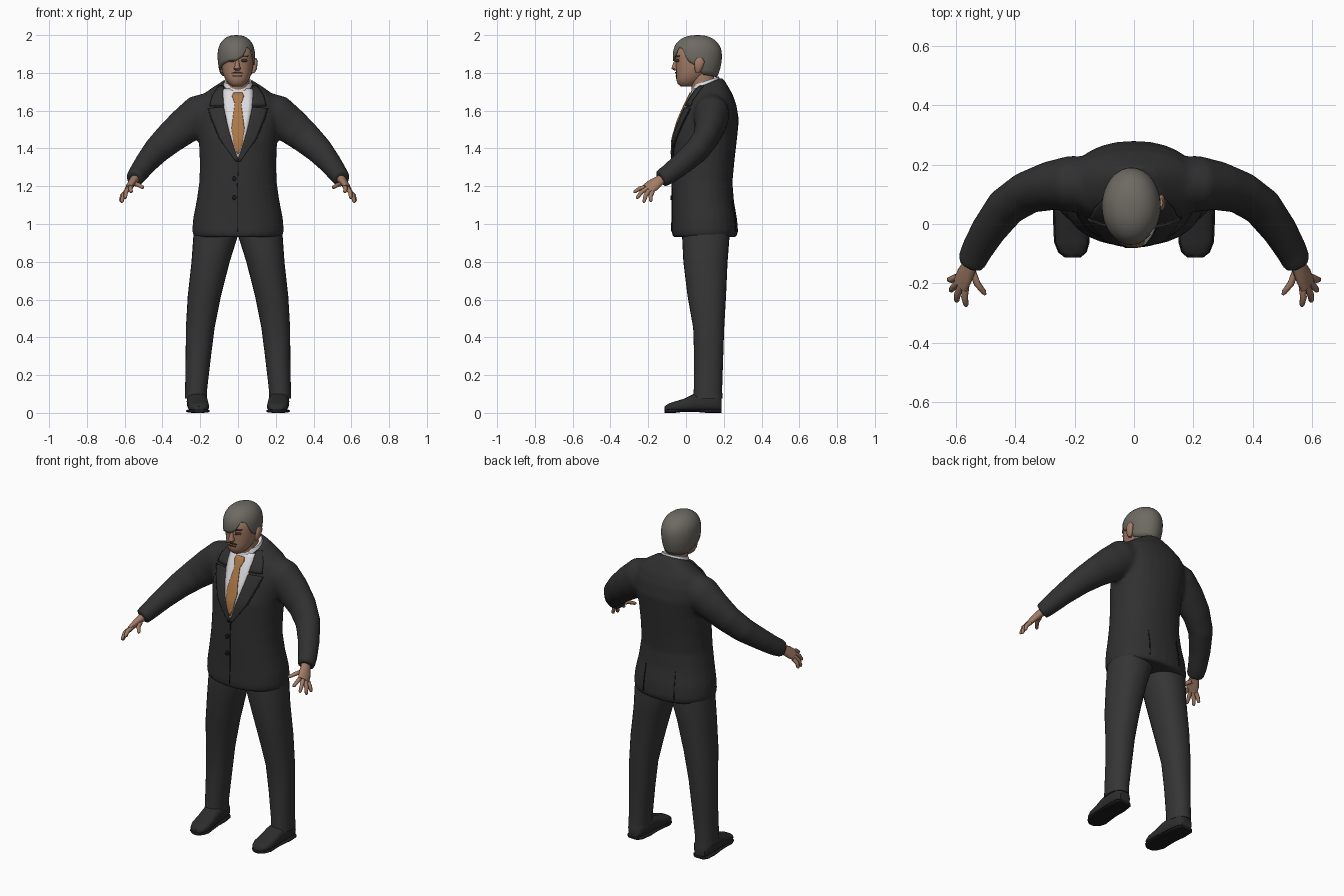
import bpy, bmesh, math
from mathutils import Vector
from mathutils.bvhtree import BVHTree

if "Cube" in bpy.data.objects:
    bpy.data.objects.remove(bpy.data.objects["Cube"])


def material(name, rgb):
    m = bpy.data.materials.new(name)
    m.diffuse_color = (*rgb, 1)
    m.use_nodes = True
    m.node_tree.nodes["Principled BSDF"].inputs["Base Color"].default_value = m.diffuse_color
    return m


SUIT = material("charcoal suit", (0.030, 0.030, 0.031))
TROUSER = material("trouser grey", (0.036, 0.036, 0.037))
SHOE = material("shoe black", (0.026, 0.026, 0.027))
SEAM = material("seam black", (0.012, 0.012, 0.012))
SKIN = material("skin", (0.36, 0.20, 0.13))
HAIR = material("grey hair", (0.155, 0.145, 0.125))
SHIRT = material("white shirt", (0.72, 0.72, 0.75))
TIE = material("orange tie", (0.42, 0.19, 0.065))
BROWN = material("dark brown", (0.07, 0.04, 0.028))


def finish(name, bm, mat, angle=50):
    mesh = bpy.data.meshes.new(name)
    bm.to_mesh(mesh)
    bm.free()
    mesh.materials.append(mat)
    ob = bpy.data.objects.new(name, mesh)
    bpy.context.collection.objects.link(ob)
    bpy.ops.object.select_all(action='DESELECT')
    bpy.context.view_layer.objects.active = ob
    ob.select_set(True)
    bpy.ops.object.shade_smooth_by_angle(angle=math.radians(angle))
    return ob


def skin_rings(bm, rings):
    """Join closed rings of points into a capped tube."""
    loops = [[bm.verts.new(p) for p in r] for r in rings]
    n = len(loops[0])
    for a, b in zip(loops, loops[1:]):
        for i in range(n):
            j = (i + 1) % n
            bm.faces.new((a[i], a[j], b[j], b[i]))
    bm.faces.new(loops[0][::-1])
    bm.faces.new(loops[-1])
    bmesh.ops.recalc_face_normals(bm, faces=bm.faces[:])


def oval(n, power):
    """Unit superellipse points."""
    out = []
    for i in range(n):
        c, s = math.cos(math.tau * i / n), math.sin(math.tau * i / n)
        out.append((math.copysign(abs(c) ** (2 / power), c),
                    math.copysign(abs(s) ** (2 / power), s)))
    return out


def stack(bm, rows, n=28, power=2.2, side=1):
    """Horizontal ovals: z, centre x, centre y, radius x, radius y, tilt."""
    skin_rings(bm, [[(side * (cx + rx * u), cy + ry * v, z + t * ry * v)
                     for u, v in oval(n, power)] for z, cx, cy, rx, ry, t in rows])


def sweep(bm, rows, side=1, normal=(0.7, 0.1, 0.7), n=14):
    """Ovals across a path: x, y, z, radius along normal, radius across."""
    pts = [Vector(r[:3]) for r in rows]
    rings = []
    for i, p in enumerate(pts):
        t = (pts[min(i + 1, len(pts) - 1)] - pts[max(i - 1, 0)]).normalized()
        across = t.cross(Vector(normal)).normalized()
        up = across.cross(t)
        ring = [p + up * rows[i][3] * u + across * rows[i][4] * v for u, v in oval(n, 2)]
        rings.append([(side * q.x, q.y, q.z) for q in ring])
    skin_rings(bm, rings)


def plate(name, target, rows, mat, side=1, lift=0.003, thick=0.008, front=True):
    """Thin patch laid on a surface; rows hold z, left x, right x."""
    tree = BVHTree.FromObject(target, bpy.context.evaluated_depsgraph_get())
    d = 1 if front else -1
    fine = []
    for a, b in zip(rows, rows[1:]):
        k = max(1, round((b[0] - a[0]) / 0.02))
        fine += [[a[j] + (b[j] - a[j]) * i / k for j in range(3)] for i in range(k)]
    fine.append(rows[-1])
    bm = bmesh.new()
    grid = []
    for z, x0, x1 in fine:
        line = []
        for i in range(7):
            x = side * (x0 + (x1 - x0) * i / 6)
            hit = tree.ray_cast(Vector((x, -d, z)), Vector((0, d, 0)))[0]
            y = hit.y if hit else 0.06
            line.append(bm.verts.new((x, y - d * lift, z)))
        grid.append(line)
    for a, b in zip(grid, grid[1:]):
        for i in range(6):
            bm.faces.new((a[i], a[i + 1], b[i + 1], b[i]))
    ob = finish(name, bm, mat)
    mod = ob.modifiers.new("thickness", 'SOLIDIFY')
    mod.thickness, mod.offset = thick, 0
    return ob


# Jacket: torso and sleeves fused into one smooth body
bm = bmesh.new()
stack(bm, [(0.93, 0, .098, .232, .168, 0), (0.96, 0, .100, .243, .176, 0),
           (1.03, 0, .098, .238, .172, 0), (1.12, 0, .090, .220, .164, 0),
           (1.22, 0, .086, .205, .160, 0), (1.32, 0, .092, .202, .163, 0),
           (1.45, 0, .102, .208, .168, 0), (1.55, 0, .122, .222, .158, 0),
           (1.62, 0, .130, .225, .138, .05), (1.67, 0, .130, .205, .118, .12),
           (1.71, 0, .125, .150, .095, .25), (1.745, 0, .115, .088, .078, .4)])
for s in (1, -1):
    sweep(bm, [(.12, .135, 1.60, .105, .09), (.21, .135, 1.575, .108, .095),
               (.28, .128, 1.52, .098, .082), (.36, .105, 1.455, .085, .070),
               (.43, .058, 1.39, .073, .066), (.49, -.022, 1.32, .060, .060),
               (.53, -.09, 1.265, .052, .054), (.55, -.135, 1.238, .046, .050)], s, n=20)
jacket = finish("jacket", bm, SUIT)
mod = jacket.modifiers.new("fuse", 'REMESH')
mod.mode, mod.voxel_size, mod.use_smooth_shade = 'VOXEL', 0.011, True
mod = jacket.modifiers.new("soften", 'SMOOTH')
mod.factor, mod.iterations = 0.5, 6

# Shirt front, tie, lapels, front edge and buttons
plate("shirt_front", jacket, [(1.35, -.004, .004), (1.5, -.05, .05),
                              (1.62, -.075, .075), (1.715, -.08, .08)], SHIRT)
plate("tie", jacket, [(1.37, -.003, .003), (1.42, -.022, .022), (1.5, -.035, .035),
                      (1.64, -.016, .016), (1.645, -.02, .02), (1.675, -.031, .031),
                      (1.695, -.024, .024)], TIE, lift=.009)
for s in (1, -1):
    plate("lapel", jacket, [(1.33, -.004, .012), (1.45, .036, .095), (1.56, .064, .14),
                            (1.61, .073, .155), (1.615, .073, .115)], SUIT, s, .006)
    plate("lapel_collar", jacket, [(1.625, .074, .15), (1.68, .08, .135),
                                   (1.73, .076, .10)], SUIT, s, .006)
    plate("lapel_shadow_line", jacket, [(1.35, .016, .024), (1.45, .093, .101),
                                        (1.56, .138, .146), (1.61, .153, .160)],
          SEAM, s, .002, .004)
    plate("back_vent", jacket, [(0.96, .10, .106), (1.12, .097, .1)], SEAM, s, .002, .004, False)
plate("front_edge", jacket, [(0.96, -.006, -.001), (1.34, -.003, .002)], SEAM, 1, .002, .004)
for z in (1.14, 1.24):
    plate("button", jacket, [(z - .012, -.024, -.016), (z, -.032, -.008),
                             (z + .012, -.024, -.016)], SEAM, 1, .004)

# Shirt collar and neck
bm = bmesh.new()
stack(bm, [(1.69, 0, .100, .082, .078, .5), (1.73, 0, .102, .080, .076, .45),
           (1.757, 0, .105, .070, .070, .35)])
finish("shirt_collar", bm, SHIRT)
bm = bmesh.new()
stack(bm, [(1.70, 0, .095, .062, .062, .2), (1.76, 0, .088, .060, .062, .2),
           (1.83, 0, .075, .062, .065, 0)])
finish("neck", bm, SKIN)

# Head with nose and ears
HX = -.004
bm = bmesh.new()
stack(bm, [(1.728, HX, .005, .026, .032, 0), (1.742, HX, .008, .046, .052, 0),
           (1.768, HX, .020, .064, .072, 0), (1.80, HX, .038, .077, .090, 0),
           (1.84, HX, .052, .085, .106, 0), (1.88, HX, .060, .088, .116, 0),
           (1.93, HX, .060, .085, .112, 0), (1.965, HX, .060, .06, .08, 0)])
head = finish("head", bm, SKIN)
bm = bmesh.new()
stack(bm, [(1.812, HX, -.045, .012, .016, 0), (1.822, HX, -.053, .019, .024, 0),
           (1.838, HX, -.053, .013, .020, 0), (1.875, HX, -.048, .008, .010, 0)], 12)
finish("nose", bm, SKIN)
for s in (1, -1):
    bm = bmesh.new()
    stack(bm, [(1.80, .080, .062, .008, .010, 0), (1.82, .087, .066, .013, .020, 0),
               (1.86, .092, .072, .013, .027, 0), (1.88, .090, .072, .007, .014, 0)], 12, side=s)
    finish("ear", bm, SKIN)
    plate("eye", head, [(1.858, .022, .044), (1.866, .017, .050), (1.873, .022, .044)],
          BROWN, s, .002, .004)
    plate("eyebrow", head, [(1.884, .016, .050), (1.892, .016, .054)], BROWN, s, .003, .006)
plate("mouth", head, [(1.781, -.026, .018), (1.786, -.028, .020)], BROWN, 1, .002, .004)
plate("moustache", head, [(1.797, -.036, .028), (1.804, -.02, .012)], BROWN, 1, .003, .006)

# Hair: a dome whose lower edge follows a swept fringe (angle from front, height)
EDGE = [(-180, 1.775), (-115, 1.785), (-80, 1.82), (-50, 1.845), (-25, 1.862), (0, 1.865),
        (20, 1.885), (36, 1.935), (52, 1.93), (68, 1.86), (85, 1.84), (105, 1.79), (180, 1.775)]


def edge_height(a):
    for (a0, z0), (a1, z1) in zip(EDGE, EDGE[1:]):
        if a <= a1:
            return z0 + (z1 - z0) * (a - a0) / (a1 - a0)


bm = bmesh.new()
N, ROWS = 60, 14
crown = bm.verts.new((-.009, .07, 2.0))
cols = []
for i in range(N):
    deg = -180 + 360 * i / N
    a, low, col = math.radians(deg), edge_height(deg), []
    for k in range(1, ROWS + 1):
        f = k / ROWS
        z = 2.0 - (2.0 - low) * f ** 1.7
        if z > 1.89:
            r = (1 - ((z - 1.89) / .11) ** 2.3) ** (1 / 2.3)
        else:
            r = 1 - .2 * ((1.89 - z) / .115) ** 2
        col.append(bm.verts.new((-.009 + .099 * r * math.sin(a), .06 - .13 * r * math.cos(a), z)))
    cols.append(col)
for i in range(N):
    a, b = cols[i], cols[(i + 1) % N]
    bm.faces.new((crown, a[0], b[0]))
    for k in range(ROWS - 1):
        bm.faces.new((a[k], a[k + 1], b[k + 1], b[k]))
bmesh.ops.recalc_face_normals(bm, faces=bm.faces[:])
hair = finish("hair", bm, HAIR)
mod = hair.modifiers.new("thickness", 'SOLIDIFY')
mod.thickness, mod.offset = 0.012, -1

for s in (1, -1):
    # Trouser leg
    bm = bmesh.new()
    stack(bm, [(.075, .223, .116, .058, .078, 0), (.12, .222, .116, .058, .075, 0),
               (.30, .210, .120, .067, .077, 0), (.45, .200, .120, .076, .082, 0),
               (.62, .178, .110, .088, .102, 0), (.80, .145, .103, .101, .117, 0),
               (.94, .118, .105, .118, .126, 0), (1.05, .105, .10, .105, .115, 0)], side=s)
    finish("trouser_leg", bm, TROUSER)
    # Shoe upper and sole, sections from heel to toe: y, half width, height
    SHOE_ROWS = [(.188, .034, .075), (.17, .048, .10), (.11, .054, .112), (.04, .054, .10),
                 (-.01, .056, .075), (-.06, .056, .06), (-.095, .044, .048), (-.113, .022, .034)]
    for name, grow, top in (("shoe_upper", 0, None), ("shoe_sole", .004, .02)):
        bm = bmesh.new()
        rings = []
        for y, w, h in SHOE_ROWS:
            lo, hi = (0, top) if top else (.008, h)
            if top and -.03 < y < .06:
                lo = .006
            rings.append([(s * (.212 + .05 * y + (w + grow) * u), y * (1 + grow),
                           (lo + hi) / 2 + (hi - lo) / 2 * v) for u, v in oval(20, 2.8)])
        skin_rings(bm, rings)
        finish(name, bm, SHOE if not top else SEAM)
    # Hand: palm, four fingers and thumb
    bm = bmesh.new()
    sweep(bm, [(.535, -.11, 1.25, .026, .028), (.555, -.145, 1.227, .022, .030),
               (.57, -.175, 1.205, .019, .038), (.584, -.205, 1.184, .014, .036)], s)
    for base, tip in (((.565, -.205, 1.198), (.565, -.278, 1.168)),
                      ((.580, -.205, 1.190), (.598, -.262, 1.135)),
                      ((.590, -.195, 1.178), (.617, -.225, 1.113)),
                      ((.594, -.178, 1.170), (.624, -.188, 1.118)),
                      ((.545, -.155, 1.212), (.500, -.238, 1.192))):
        b, t = Vector(base), Vector(tip)
        mid = b.lerp(t, .5) + Vector((.005, -.004, .005))
        sweep(bm, [(*b, .012, .012), (*mid, .0115, .0115),
                   (*b.lerp(t, .9), .009, .009), (*t, .004, .004)], s, n=10)
    finish("hand", bm, SKIN)
